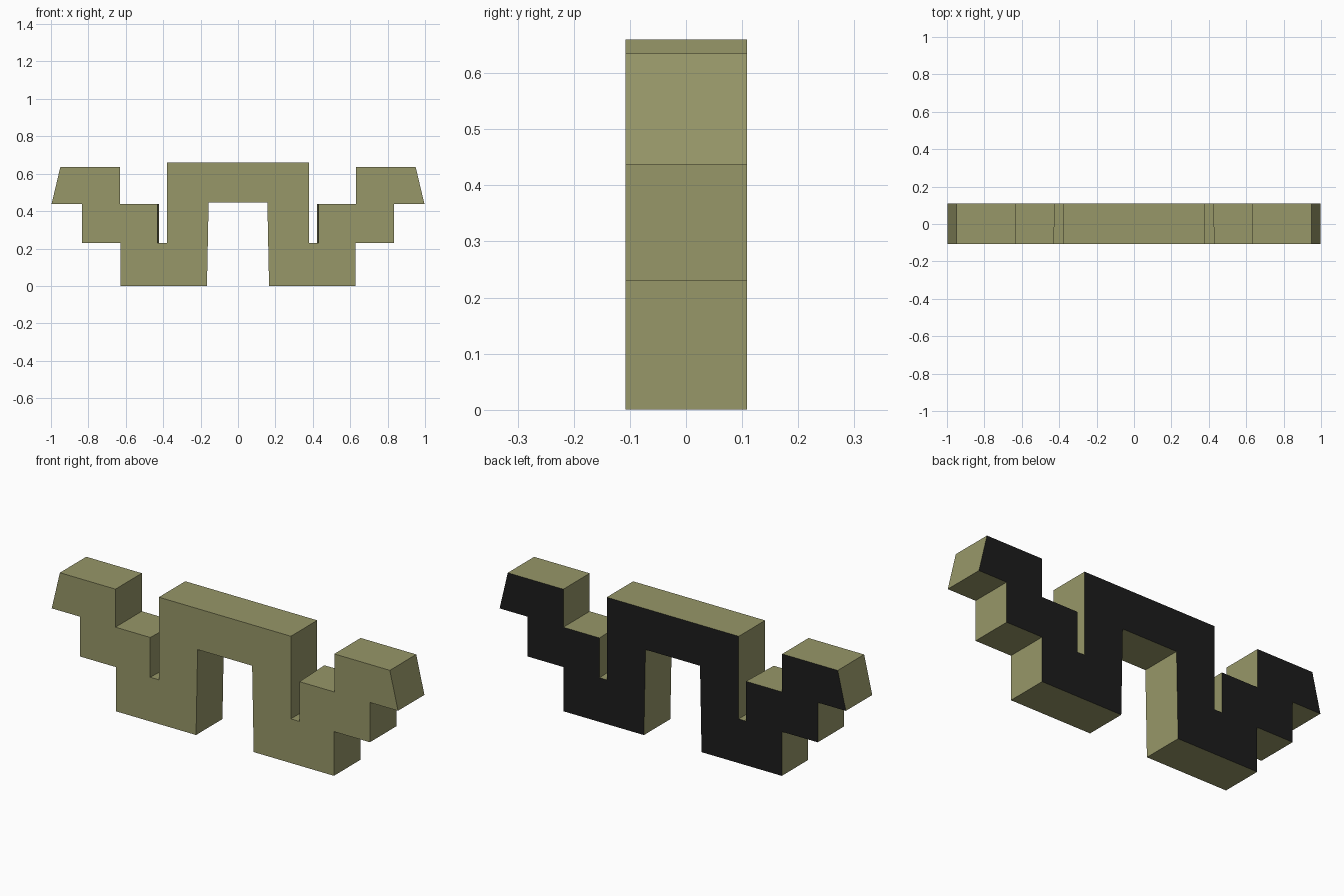
import bpy, bmesh

if "Cube" in bpy.data.objects:
    bpy.data.objects.remove(bpy.data.objects["Cube"])


def material(name, rgb):
    m = bpy.data.materials.new(name)
    m.diffuse_color = (*rgb, 1.0)
    m.use_nodes = True
    m.node_tree.nodes["Principled BSDF"].inputs["Base Color"].default_value = m.diffuse_color
    return m


olive = material("olive", (0.31, 0.31, 0.14))
black = material("black", (0.012, 0.012, 0.012))

FRONT, BACK = -0.108, 0.109

# Right half of the stepped outline (x, z), from the bridge top round to its underside
half = [(0.38, 0.66), (0.38, 0.23), (0.43, 0.23), (0.43, 0.437),
        (0.63, 0.437), (0.63, 0.635), (0.95, 0.635), (0.997, 0.437),
        (0.835, 0.437), (0.835, 0.23), (0.628, 0.23), (0.628, 0.0),
        (0.166, 0.0), (0.157, 0.447)]
outline = half + [(-x, z) for x, z in reversed(half)]


def back_x(x):
    # The outer wall of each narrow slot leans in slightly towards the back
    return x * 0.98 if abs(x) == 0.43 else x


# Extrude the outline into one solid, with a black back face
bm = bmesh.new()
front = [bm.verts.new((x, FRONT, z)) for x, z in outline]
back = [bm.verts.new((back_x(x), BACK, z)) for x, z in outline]
bm.faces.new(front)
back_face = bm.faces.new(back[::-1])
n = len(outline)
for i in range(n):
    j = (i + 1) % n
    bm.faces.new((front[j], front[i], back[i], back[j]))
bmesh.ops.recalc_face_normals(bm, faces=bm.faces)
back_face.material_index = 1

mesh = bpy.data.meshes.new("stepped_body")
bm.to_mesh(mesh)
bm.free()
mesh.materials.append(olive)
mesh.materials.append(black)
body = bpy.data.objects.new("stepped_body", mesh)
bpy.context.collection.objects.link(body)
